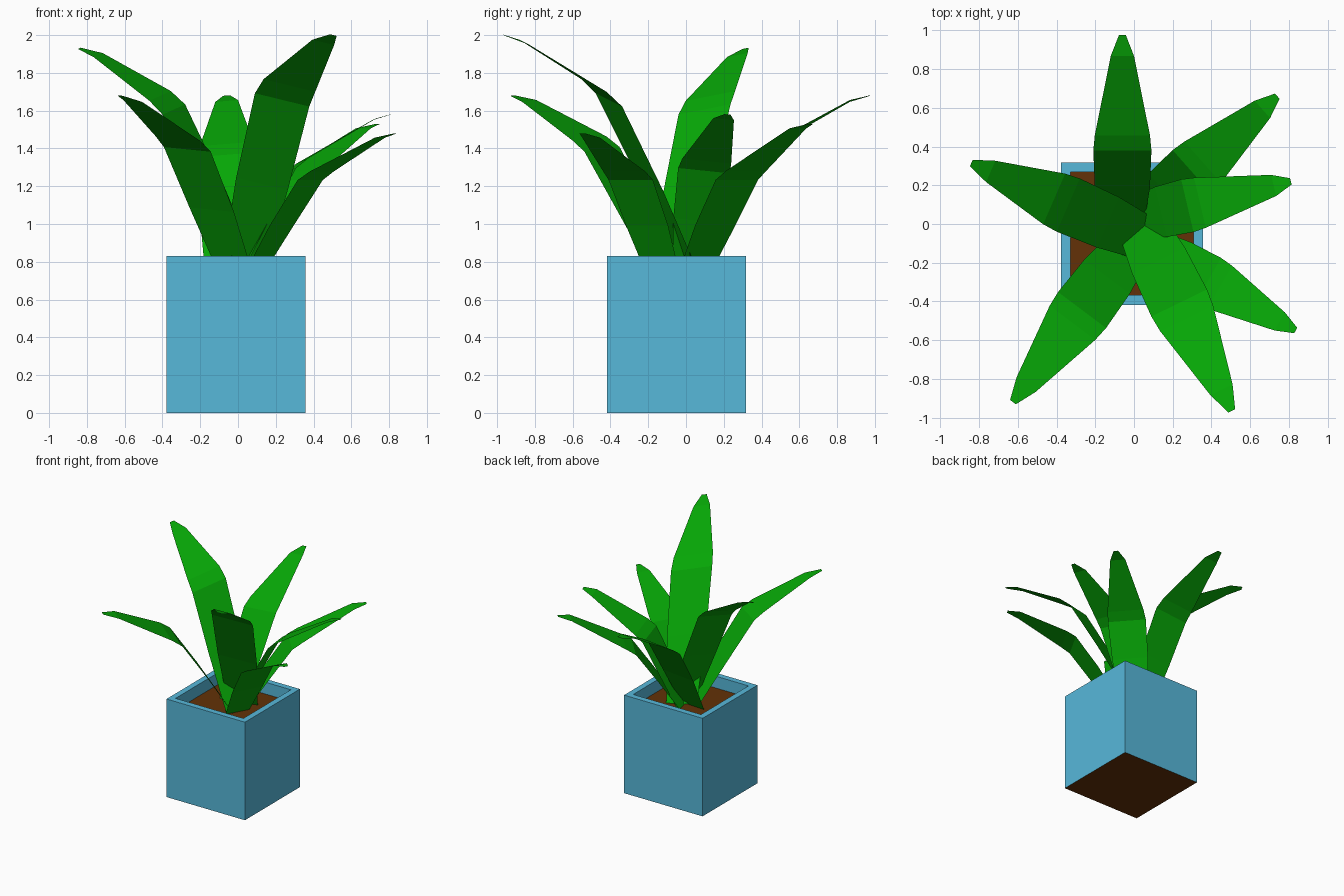
import bpy, bmesh
from mathutils import Vector

default = bpy.data.objects.get("Cube")
if default:
    bpy.data.objects.remove(default, do_unlink=True)


def material(name, rgb):
    mat = bpy.data.materials.new(name)
    mat.use_nodes = True
    mat.diffuse_color = (*rgb, 1)
    mat.node_tree.nodes["Principled BSDF"].inputs["Base Color"].default_value = (*rgb, 1)
    return mat


blue = material("pot_blue", (0.095, 0.48, 0.7))
brown = material("soil_brown", (0.125, 0.031, 0.002))
green = material("leaf_green", (0.002, 0.385, 0.002))


def add_object(name, bm, *mats):
    mesh = bpy.data.meshes.new(name)
    bm.to_mesh(mesh)
    bm.free()
    obj = bpy.data.objects.new(name, mesh)
    for mat in mats:
        mesh.materials.append(mat)
    bpy.context.collection.objects.link(obj)
    return obj


CENTRE = Vector((-0.01, -0.05, 0))
SIDE, HEIGHT, RIM, SOIL_Z = 0.735, 0.83, 0.05, 0.73

# Square pot: a box with the top inset and sunk, brown underneath
bm = bmesh.new()
bmesh.ops.create_cube(bm, size=1)
for v in bm.verts:
    v.co = CENTRE + Vector((v.co.x * SIDE, v.co.y * SIDE, (v.co.z + 0.5) * HEIGHT))
bm.normal_update()
top = next(f for f in bm.faces if f.normal.z > 0.9)
bottom = next(f for f in bm.faces if f.normal.z < -0.9)
bottom.material_index = 1
bmesh.ops.inset_region(bm, faces=[top], thickness=RIM, use_even_offset=True)
floor = bmesh.ops.extrude_discrete_faces(bm, faces=[top])["faces"][0]
for v in floor.verts:
    v.co.z = SOIL_Z - 0.02
add_object("pot", bm, blue, brown)

# Soil surface inside the rim
bm = bmesh.new()
bmesh.ops.create_grid(bm, x_segments=1, y_segments=1, size=SIDE / 2 - RIM)
bmesh.ops.translate(bm, verts=bm.verts, vec=CENTRE + Vector((0, 0, SOIL_Z)))
add_object("soil", bm, brown)


def leaf(name, root, tip, bend, half_width, tilt):
    """Strip that rises from root, arches over at bend, and tapers to tip."""
    start = Vector((*root, SOIL_Z))
    span = Vector(tip) - start
    side = Vector((-span.y, span.x, 0)).normalized()
    side.z = tilt
    side *= half_width
    u, v = bend
    rows = [(0, 0, 0.75), (u * 0.5, v * 0.52, 0.95), (u, v, 1),
            (u + 0.08, v + 0.06, 0.95), (0.89, 0.97, 0.4), (1, 1, 0.12)]
    bm = bmesh.new()
    previous = None
    for along, up, width in rows:
        mid = start + Vector((span.x * along, span.y * along, span.z * up))
        pair = [bm.verts.new(mid - side * width), bm.verts.new(mid + side * width)]
        if previous:
            bm.faces.new((previous[0], pair[0], pair[1], previous[1]))
        previous = pair
    add_object(name, bm, green)


# Seven leaves fanning out of the soil
leaf("leaf_back", (-0.06, 0.0), (-0.06, 0.975, 1.68), (0.39, 0.67), 0.15, -0.08)
leaf("leaf_back_left", (0.04, 0.04), (0.74, 0.66, 1.53), (0.37, 0.63), 0.15, 0)
leaf("leaf_left", (0.0, 0.03), (0.81, 0.22, 1.58), (0.34, 0.65), 0.14, -0.1)
leaf("leaf_front_left", (0.08, -0.12), (0.835, -0.55, 1.48), (0.4, 0.67), 0.135, 0)
leaf("leaf_front", (0.02, 0.03), (0.505, -0.965, 2.0), (0.44, 0.73), 0.16, -0.22)
leaf("leaf_front_right", (-0.01, -0.1), (-0.625, -0.92, 1.68), (0.42, 0.7), 0.155, -0.08)
leaf("leaf_right", (0.07, -0.08), (-0.84, 0.315, 1.93), (0.45, 0.73), 0.15, -0.18)
